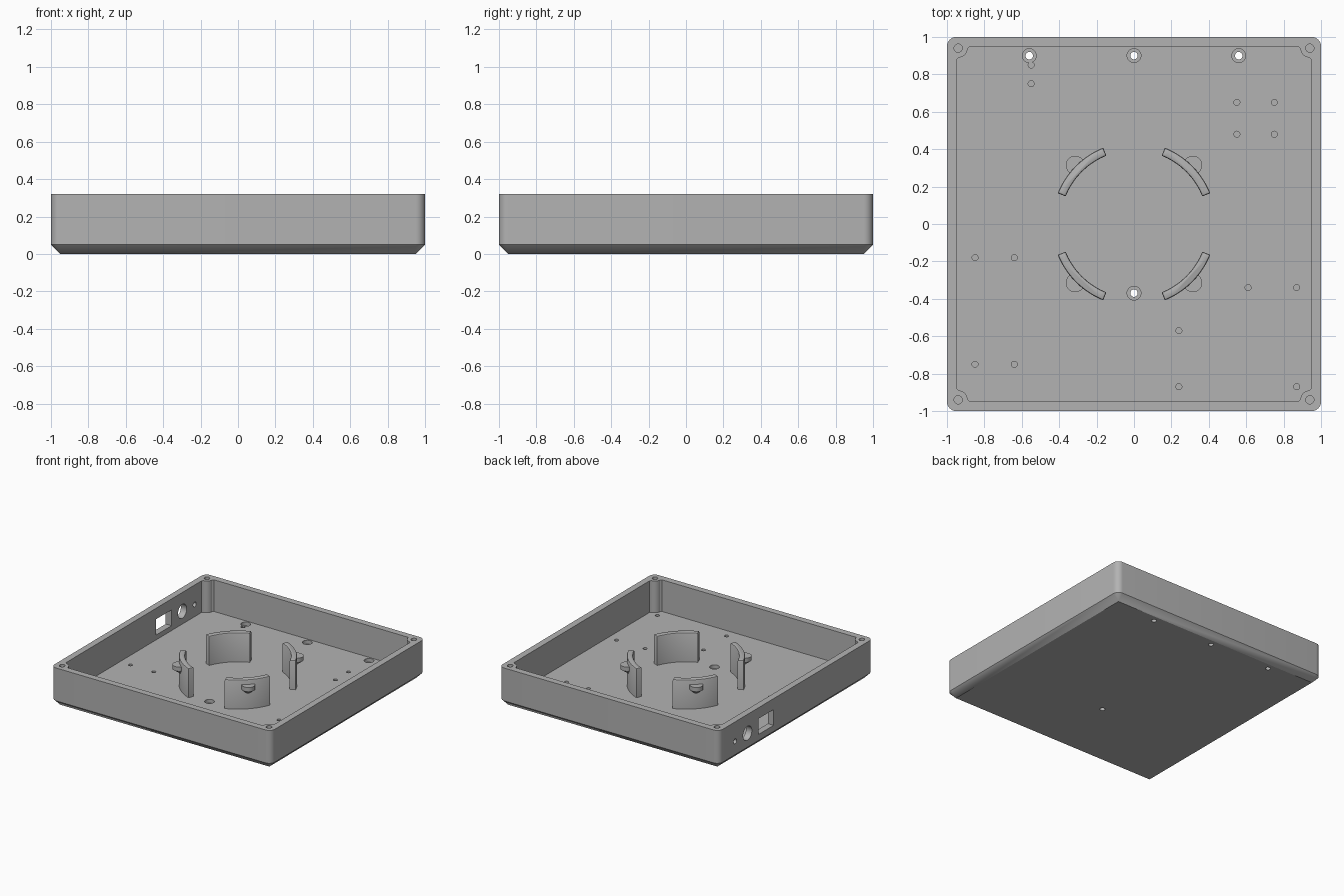
import bpy, bmesh, math
from mathutils import Matrix

old = bpy.data.objects.get("Cube")
if old:
    bpy.data.objects.remove(old)

FLOOR, RIM, ARC_TOP = 0.06, 0.32, 0.30

grey = bpy.data.materials.new("plain_grey")
grey.use_nodes = True
COLOUR = (0.45, 0.45, 0.45, 1)
grey.diffuse_color = COLOUR
grey.node_tree.nodes["Principled BSDF"].inputs["Base Color"].default_value = COLOUR


def circle(r, x=0, y=0, n=32):
    return [(x + r * math.cos(2 * math.pi * i / n), y + r * math.sin(2 * math.pi * i / n)) for i in range(n)]


def four_corners(points):
    """Repeat a corner outline around the square."""
    out = []
    for _ in range(4):
        out += points
        points = [(-y, x) for x, y in points]
    return out


def loft(bm, rings, matrix=Matrix()):
    """Closed solid through (outline, z) rings of equal point count."""
    loops = [[bm.verts.new(matrix @ Matrix.Translation((x, y, z)).translation) for x, y in pts]
             for pts, z in rings]
    n = len(loops[0])
    for a, b in zip(loops, loops[1:]):
        for i in range(n):
            j = (i + 1) % n
            bm.faces.new((a[i], a[j], b[j], b[i]))
    bm.faces.new(loops[0][::-1])
    bm.faces.new(loops[-1])


def finish(bm, name):
    bmesh.ops.remove_doubles(bm, verts=bm.verts, dist=1e-5)
    bmesh.ops.recalc_face_normals(bm, faces=bm.faces)
    mesh = bpy.data.meshes.new(name)
    bm.to_mesh(mesh)
    bm.free()
    mesh.materials.append(grey)
    obj = bpy.data.objects.new(name, mesh)
    bpy.context.collection.objects.link(obj)
    return obj


def select(obj):
    bpy.ops.object.select_all(action='DESELECT')
    obj.select_set(True)
    bpy.context.view_layer.objects.active = obj


def smooth(obj):
    select(obj)
    bpy.ops.object.shade_smooth_by_angle(angle=math.radians(30))


def cut(obj, solids, matrix=Matrix()):
    """Subtract lofted solids from the object."""
    bm = bmesh.new()
    for rings in solids:
        loft(bm, rings, matrix)
    cutter = finish(bm, "cutter")
    cutter.hide_render = True
    mod = obj.modifiers.new("cut", 'BOOLEAN')
    mod.operation, mod.solver, mod.object = 'DIFFERENCE', 'EXACT', cutter
    select(obj)
    bpy.ops.object.modifier_apply(modifier=mod.name)
    bpy.data.objects.remove(cutter)


# Outer tray: rounded corners, chamfer running to a sharp base corner
def tray_outline(radius):
    steps = [math.pi / 2 * i / 8 for i in range(9)]
    return four_corners([(0.95 + radius * math.cos(a), 0.95 + radius * math.sin(a)) for a in steps])


bm = bmesh.new()
loft(bm, [(tray_outline(0), 0), (tray_outline(0.05), 0.05), (tray_outline(0.05), RIM)])
tray = finish(bm, "tray")

# Cavity leaving a rounded screw boss in each corner
boss = [(0.947, 0.88)]
for i in range(9):
    a = math.radians(265 - 10 * i)
    boss.append((0.94 + 0.05 * math.cos(a), 0.94 + 0.05 * math.sin(a)))
boss.append((0.88, 0.947))
cavity = four_corners(boss)
cut(tray, [[(cavity, FLOOR), (cavity, 0.5)]])

# Corner screw holes
cut(tray, [[(circle(0.022, sx * 0.94, sy * 0.94, 24), 0.15), (circle(0.022, sx * 0.94, sy * 0.94, 24), 0.5)]
           for sx in (-1, 1) for sy in (-1, 1)])

# Counterbored mounting holes through the floor
mounts = [(-0.56, 0.9), (0, 0.9), (0.56, 0.9), (0, -0.37)]
cut(tray, [[(circle(0.02, x, y), -0.1), (circle(0.02, x, y), 0.03),
            (circle(0.037, x, y), 0.03), (circle(0.037, x, y), 0.1)] for x, y in mounts])

# Blind pilot holes for the boards
pilots = [(-0.55, 0.85), (-0.55, 0.75), (0.61, -0.34), (0.87, -0.34),
          (0.24, -0.57), (0.24, -0.87), (0.87, -0.87)]
pilots += [(x, y) for x in (0.55, 0.75) for y in (0.65, 0.48)]
pilots += [(x, y) for x in (-0.85, -0.64) for y in (-0.18, -0.75)]
cut(tray, [[(circle(0.016, x, y, 20), 0.025), (circle(0.016, x, y, 20), 0.1)] for x, y in pilots])

# Ports in the side wall: local x runs along y, local y runs up
wall = Matrix(((0, 0, 1, 0), (1, 0, 0, 0), (0, 1, 0, 0), (0, 0, 0, 1)))
square = [(0.39 + sx * 0.1, 0.165 + sy * 0.065) for sx, sy in ((-1, -1), (1, -1), (1, 1), (-1, 1))]
ports = [circle(0.02, 0.79, 0.16), circle(0.057, 0.63, 0.165), square]
cut(tray, [[(p, -1.1), (p, -0.9)] for p in ports], wall)
smooth(tray)


# Curved holder walls with rounded tops, and a tapered lug outside each
def arc_outline(inset):
    inner, outer, half = 0.394 + inset, 0.44 - inset, math.radians(23) - inset / 0.42
    angles = [math.pi / 4 + half * (i / 10 - 1) for i in range(21)]
    return ([(outer * math.cos(a), outer * math.sin(a)) for a in angles]
            + [(inner * math.cos(a), inner * math.sin(a)) for a in reversed(angles)])


def diagonal(r, dist):
    return circle(r, dist * math.sqrt(0.5), dist * math.sqrt(0.5))


for k, place in enumerate(("back_left", "back_right", "front_right", "front_left")):
    turn = Matrix.Rotation(k * math.pi / 2, 4, 'Z')
    bm = bmesh.new()
    loft(bm, [(arc_outline(0), FLOOR - 0.01), (arc_outline(0), ARC_TOP - 0.01),
              (arc_outline(0.003), ARC_TOP - 0.003), (arc_outline(0.01), ARC_TOP)], turn)
    smooth(finish(bm, "holder_wall_" + place))
    bm = bmesh.new()
    loft(bm, [(diagonal(0.01, 0.42), 0.18), (diagonal(0.05, 0.445), 0.225),
              (diagonal(0.05, 0.445), 0.26)], turn)
    smooth(finish(bm, "holder_lug_" + place))
